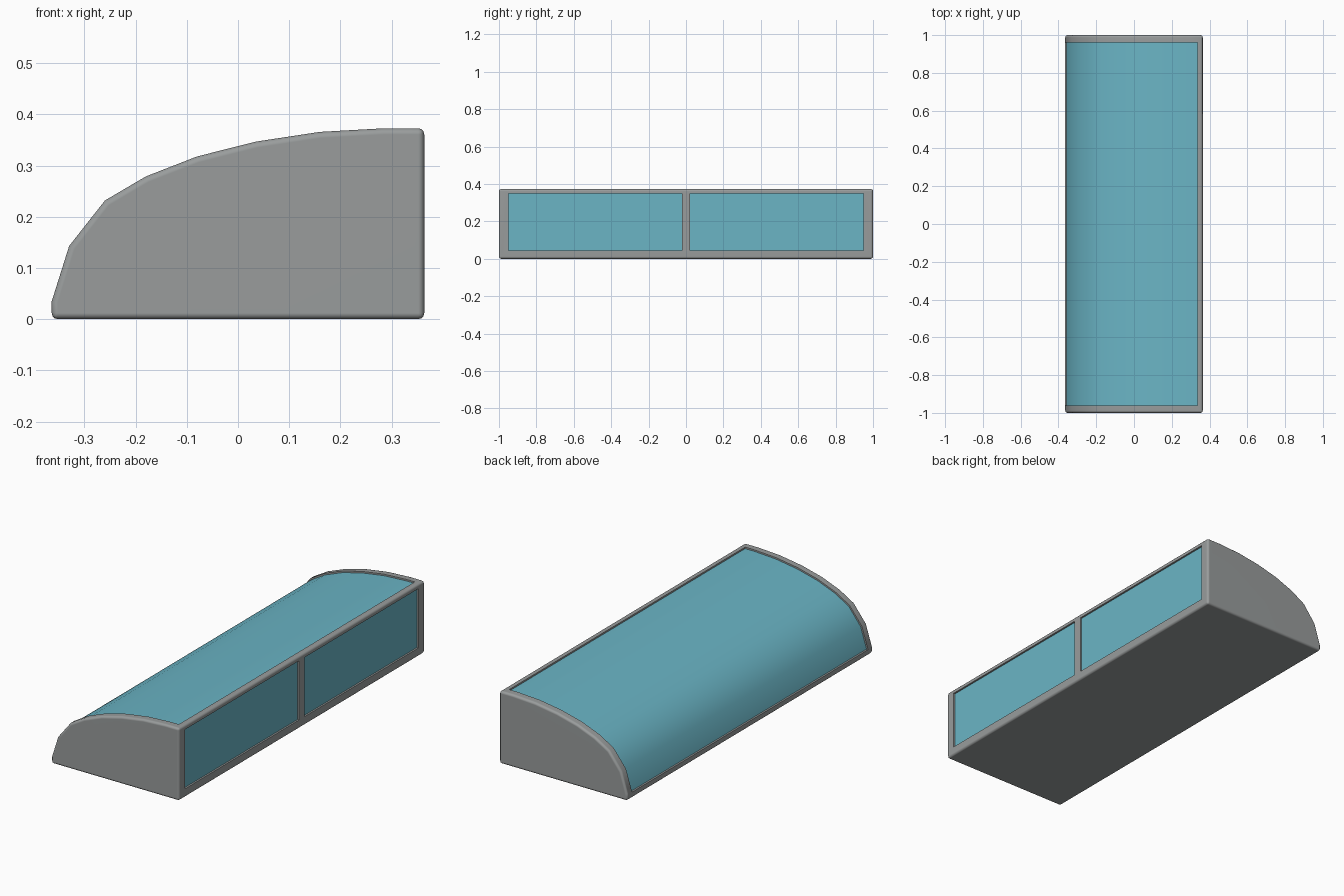
import bpy
import bmesh
from mathutils import Vector

if "Cube" in bpy.data.objects:
    bpy.data.objects.remove(bpy.data.objects["Cube"], do_unlink=True)


def material(name, color):
    m = bpy.data.materials.new(name)
    m.use_nodes = True
    m.diffuse_color = color
    m.node_tree.nodes["Principled BSDF"].inputs["Base Color"].default_value = color
    return m


grey = material("frame grey", (0.32, 0.335, 0.335, 1))
teal = material("glass teal", (0.145, 0.46, 0.56, 1))


def prism(name, profile, y0, y1, mat):
    """Extrude an (x, z) outline from y0 to y1."""
    bm = bmesh.new()
    face = bm.faces.new([bm.verts.new((x, y0, z)) for x, z in profile])
    out = bmesh.ops.extrude_face_region(bm, geom=[face])["geom"]
    moved = [v for v in out if isinstance(v, bmesh.types.BMVert)]
    bmesh.ops.translate(bm, verts=moved, vec=(0, y1 - y0, 0))
    bmesh.ops.recalc_face_normals(bm, faces=bm.faces)
    mesh = bpy.data.meshes.new(name)
    bm.to_mesh(mesh)
    bm.free()
    mesh.materials.append(mat)
    obj = bpy.data.objects.new(name, mesh)
    bpy.context.collection.objects.link(obj)
    return obj


def rect(x0, x1, z0, z1):
    return [(x0, z0), (x1, z0), (x1, z1), (x0, z1)]


def activate(obj):
    bpy.ops.object.select_all(action="DESELECT")
    obj.select_set(True)
    bpy.context.view_layer.objects.active = obj


def smooth(obj, degrees):
    activate(obj)
    bpy.ops.object.shade_smooth_by_angle(angle=degrees * 0.01745)


# Curved roof line, from the low edge to the high edge
roof = [(-.364, .035), (-.33, .143), (-.26, .232), (-.18, .279), (-.08, .318),
        (.035, .347), (.16, .366), (.285, .373), (.335, .373)]


def inward(depth):
    """Roof line moved into the body by depth."""
    pts = [Vector(p) for p in roof]
    result = []
    for i, p in enumerate(pts):
        t = (pts[min(i + 1, len(pts) - 1)] - pts[max(i - 1, 0)]).normalized()
        result.append((p.x + t.y * depth, p.y - t.x * depth))
    return result


# Frame with rounded edges
H = 0.364
frame = prism("frame", roof + [(H, .373), (H, 0), (-H, 0)], -1, 1, grey)
bevel = frame.modifiers.new("rounded edges", "BEVEL")
bevel.width = 0.012
bevel.segments = 3
bevel.limit_method = "ANGLE"
bevel.angle_limit = 0.8

# Openings for the roof glass and the two windows
spans = [(-.95, -.022), (.022, .95)]
sill, head = .045, .35
cutters = [prism("roof_cutter", inward(.014) + [(.335, .5), (-.5, .5), (-.5, .035)],
                 -.96, .96, grey)]
cutters += [prism("window_cutter", rect(.348, .45, sill, head), a, b, grey)
            for a, b in spans]
for c in cutters:
    c.hide_render = True
    cut = frame.modifiers.new("opening", "BOOLEAN")
    cut.operation = "DIFFERENCE"
    cut.solver = "EXACT"
    cut.object = c
activate(frame)
for name in [m.name for m in frame.modifiers]:
    bpy.ops.object.modifier_apply(modifier=name)
for c in cutters:
    bpy.data.objects.remove(c, do_unlink=True)
smooth(frame, 40)
weighted = frame.modifiers.new("flat face shading", "WEIGHTED_NORMAL")
weighted.keep_sharp = True

# Curved roof glass, set slightly below the rim
roof_glass = prism("roof_glass", inward(.008) + inward(.017)[::-1], -.962, .962, teal)
smooth(roof_glass, 40)

# Two flat windows on the tall side
for (a, b), label in zip(spans, ("front", "back")):
    prism(label + "_window", rect(.346, .355, sill - .002, head + .002),
          a - .002, b + .002, teal)
